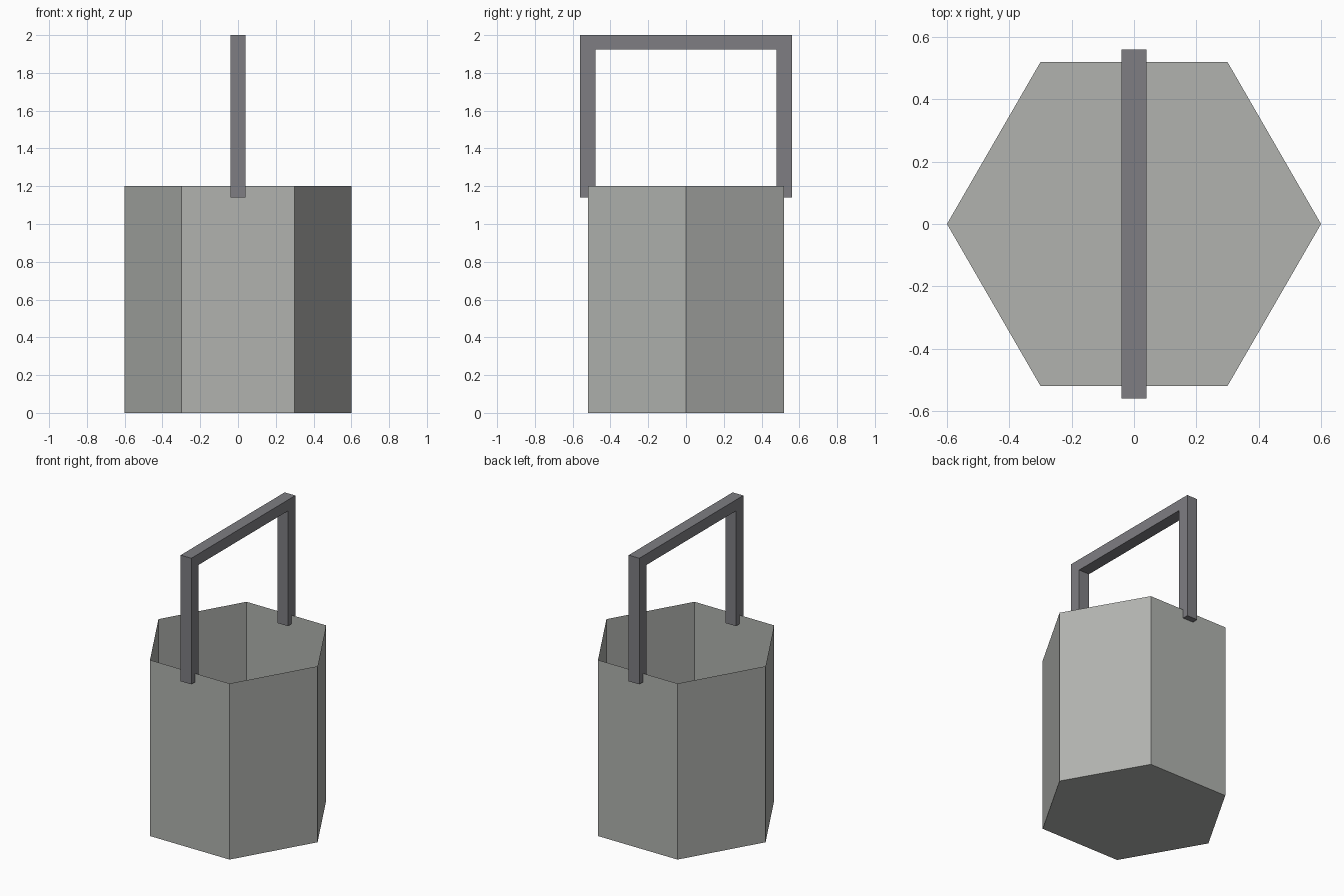
import bpy
import bmesh
from math import cos, sin, pi

old = bpy.data.objects.get("Cube")
if old:
    bpy.data.objects.remove(old, do_unlink=True)


def material(name, rgb):
    m = bpy.data.materials.new(name)
    m.use_nodes = True
    color = (*rgb, 1)
    m.diffuse_color = color
    m.node_tree.nodes["Principled BSDF"].inputs["Base Color"].default_value = color
    return m


def finish(name, bm, mat):
    mesh = bpy.data.meshes.new(name)
    bm.to_mesh(mesh)
    bm.free()
    mesh.materials.append(mat)
    obj = bpy.data.objects.new(name, mesh)
    bpy.context.collection.objects.link(obj)
    return obj


def extrude(bm, face, offset):
    result = bmesh.ops.extrude_face_region(bm, geom=[face])["geom"]
    verts = [g for g in result if isinstance(g, bmesh.types.BMVert)]
    bmesh.ops.translate(bm, verts=verts, vec=offset)
    return [g for g in result if isinstance(g, bmesh.types.BMFace)]


pale_metal = material("pale grey metal", (0.44, 0.45, 0.43))
dark_metal = material("dark grey metal", (0.21, 0.208, 0.225))

# Open six-sided bucket with a thin sheet wall
RADIUS, HEIGHT = 0.6, 1.2
bm = bmesh.new()
ring = [bm.verts.new((RADIUS * cos(i * pi / 3), RADIUS * sin(i * pi / 3), 0))
        for i in range(6)]
rim = [bm.verts.new((v.co.x, v.co.y, HEIGHT)) for v in ring]
bm.faces.new(ring[::-1])
for i in range(6):
    j = (i + 1) % 6
    bm.faces.new((ring[i], ring[j], rim[j], rim[i]))
finish("bucket", bm, pale_metal)

# Square-cornered handle straddling the front and back rim
HALF, BAR, FOOT, TOP = 0.56, 0.08, 1.14, 2.0
inner, under = HALF - BAR, TOP - 0.075
outline = [(-HALF, FOOT), (-inner, FOOT), (-inner, under), (inner, under),
           (inner, FOOT), (HALF, FOOT), (HALF, TOP), (-HALF, TOP)]
bm = bmesh.new()
profile = bm.faces.new([bm.verts.new((-BAR / 2, y, z)) for y, z in outline])
extrude(bm, profile, (BAR, 0, 0))
bmesh.ops.recalc_face_normals(bm, faces=bm.faces)
finish("handle", bm, dark_metal)
